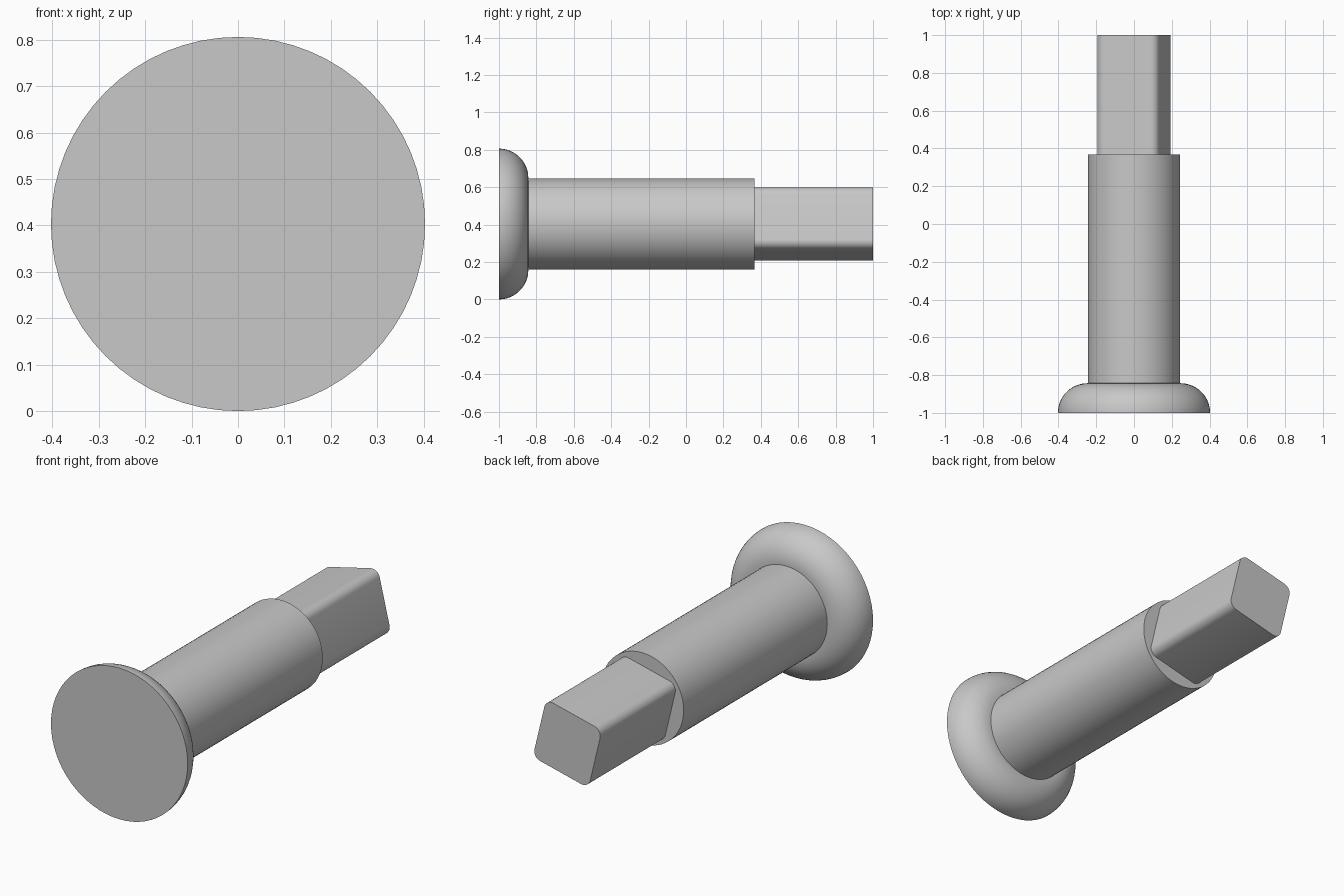
import bpy
import bmesh
from math import sin, cos, pi, radians

old = bpy.data.objects.get("Cube")
if old:
    bpy.data.objects.remove(old)

AXIS_Z = 0.403

grey = bpy.data.materials.new("plain grey")
grey.use_nodes = True
colour = (0.58, 0.58, 0.58, 1)
grey.diffuse_color = colour
grey.node_tree.nodes["Principled BSDF"].inputs["Base Color"].default_value = colour


def loft(name, sections):
    """Skin matching (x, z) outlines placed along y, and cap both ends."""
    bm = bmesh.new()
    rings = [[bm.verts.new((x, y, z + AXIS_Z)) for x, z in outline]
             for y, outline in sections]
    for a, b in zip(rings, rings[1:]):
        for i in range(len(a)):
            j = (i + 1) % len(a)
            bm.faces.new((a[i], a[j], b[j], b[i]))
    bm.faces.new(rings[0])
    bm.faces.new(rings[-1])
    bmesh.ops.recalc_face_normals(bm, faces=bm.faces)
    mesh = bpy.data.meshes.new(name)
    bm.to_mesh(mesh)
    bm.free()
    mesh.materials.append(grey)
    obj = bpy.data.objects.new(name, mesh)
    bpy.context.collection.objects.link(obj)
    bpy.ops.object.select_all(action='DESELECT')
    bpy.context.view_layer.objects.active = obj
    obj.select_set(True)
    bpy.ops.object.shade_smooth_by_angle(angle=radians(30))


def circle(radius, sides=64):
    return [(radius * cos(2 * pi * i / sides), radius * sin(2 * pi * i / sides))
            for i in range(sides)]


def rounded_square(inner, radius, tilt, steps=8):
    """Square of corner centres at +-inner, rounded and turned by tilt."""
    points = []
    for corner in range(4):
        mid = pi / 4 + corner * pi / 2 + tilt
        cx, cz = inner * 2 ** 0.5 * cos(mid), inner * 2 ** 0.5 * sin(mid)
        for k in range(steps + 1):
            a = mid - pi / 4 + k / steps * pi / 2
            points.append((cx + radius * cos(a), cz + radius * sin(a)))
    return points


# Flat-fronted head with a quarter-round rim behind
rim = 0.157
steps = 16
loft("head", [(-1 + rim * sin(pi / 2 * i / steps),
               circle(AXIS_Z - rim + rim * cos(pi / 2 * i / steps)))
              for i in range(steps + 1)])

# Round shank
shank = circle(0.243)
loft("shank", [(-0.85, shank), (0.367, shank)])

# Tilted square drive end with rounded corners
tang = rounded_square(0.124, 0.045, radians(13.5))
loft("square_end", [(0.36, tang), (1.0, tang)])
